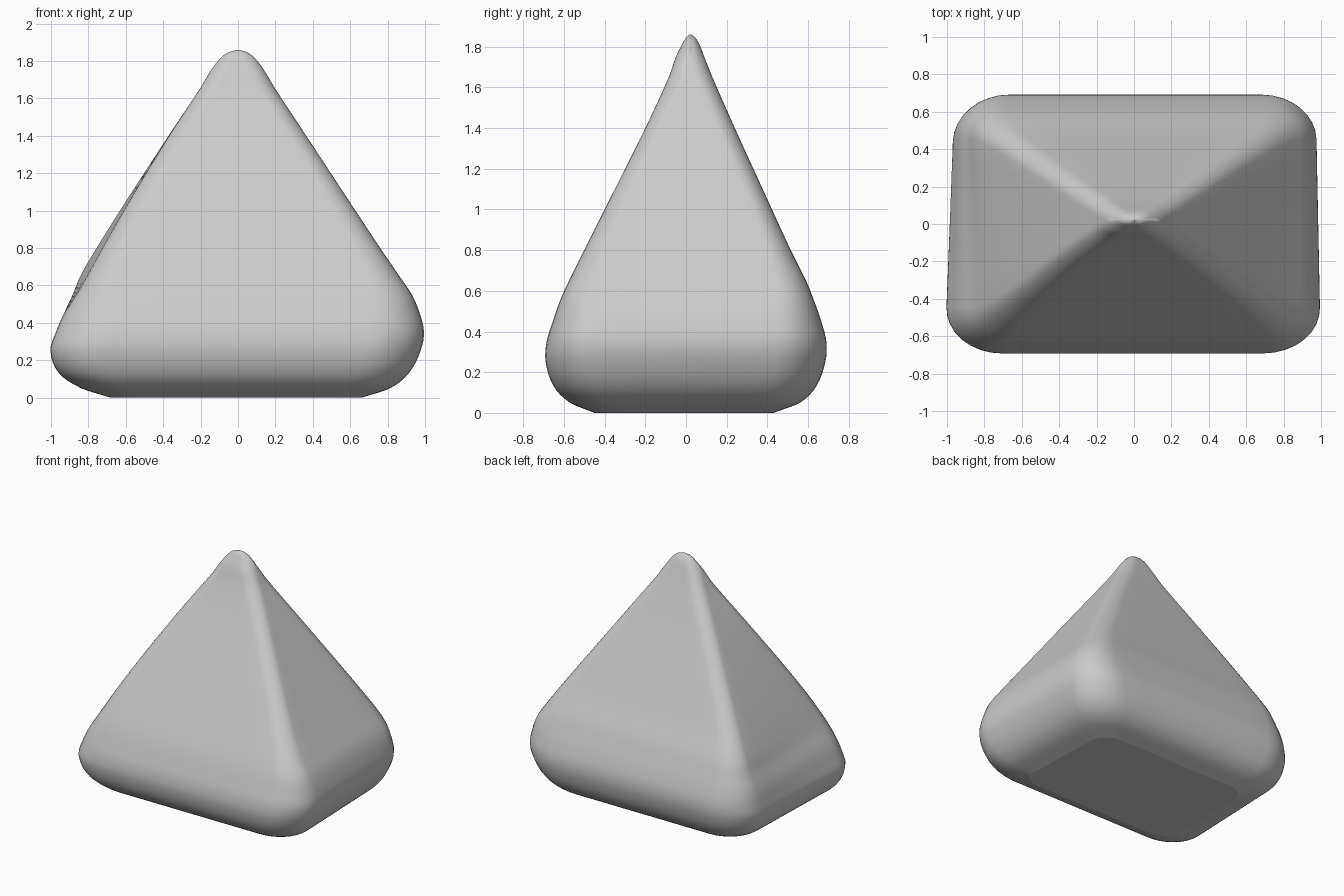
import bpy, bmesh, math

if "Cube" in bpy.data.objects:
    bpy.data.objects.remove(bpy.data.objects["Cube"])

# Rounded pyramid profile: z, x left, x right, y front, y back, corner radius, left-side skew
RINGS = [
    (0.00, -0.68, 0.65, -0.45, 0.43, 0.14, 0.00),
    (0.05, -0.83, 0.80, -0.57, 0.56, 0.20, 0.01),
    (0.13, -0.94, 0.90, -0.65, 0.64, 0.24, 0.02),
    (0.25, -0.985, 0.965, -0.69, 0.685, 0.26, 0.02),
    (0.35, -0.965, 0.985, -0.685, 0.69, 0.25, 0.01),
    (0.45, -0.93, 0.965, -0.655, 0.665, 0.22, 0.00),
    (0.55, -0.875, 0.925, -0.62, 0.63, 0.18, -0.01),
    (0.65, -0.825, 0.86, -0.575, 0.59, 0.15, -0.02),
    (0.80, -0.74, 0.76, -0.50, 0.515, 0.12, -0.02),
    (1.05, -0.59, 0.595, -0.375, 0.40, 0.10, -0.015),
    (1.40, -0.37, 0.365, -0.20, 0.24, 0.085, -0.005),
    (1.65, -0.205, 0.20, -0.085, 0.13, 0.08, 0.0),
    (1.75, -0.145, 0.14, -0.05, 0.09, 0.07, 0.0),
    (1.81, -0.098, 0.095, -0.02, 0.067, 0.06, 0.0),
    (1.845, -0.055, 0.052, 0.0, 0.045, 0.03, 0.0),
    (1.86, -0.004, 0.004, 0.018, 0.026, 0.01, 0.0),
]
STEPS, ARC, SIDE = 4, 8, 8


def catmull(a, b, c, d, t):
    """Smooth curve through b and c, allowing for uneven ring spacing."""
    h = c[0] - b[0]
    out = [b[0] + h * t]
    for i in range(1, 7):
        mb = (c[i] - a[i]) / (c[0] - a[0]) * h
        mc = (d[i] - b[i]) / (d[0] - b[0]) * h
        out.append((2*t**3 - 3*t*t + 1) * b[i] + (t**3 - 2*t*t + t) * mb
                   + (3*t*t - 2*t**3) * c[i] + (t**3 - t*t) * mc)
    return out


def outline(z, xl, xr, yf, yb, r, skew):
    """Rounded rectangle with straight sides subdivided."""
    cx, cy, hx, hy = (xl + xr) / 2, (yf + yb) / 2, (xr - xl) / 2, (yb - yf) / 2
    rx, ry = min(r * 1.15, hx), min(r * 0.95, hy)
    pts = []
    for q, (sx, sy) in enumerate([(1, 1), (-1, 1), (-1, -1), (1, -1)]):
        for k in range(ARC + 1):
            a = (q + k / ARC) * math.pi / 2
            pts.append((cx + sx * (hx - rx) + rx * math.cos(a),
                        cy + sy * (hy - ry) + ry * math.sin(a)))
    full = []
    for i, p in enumerate(pts):
        full.append(p)
        if i % (ARC + 1) == ARC:
            n = pts[(i + 1) % len(pts)]
            full += [(p[0] + (n[0] - p[0]) * k / SIDE, p[1] + (n[1] - p[1]) * k / SIDE)
                     for k in range(1, SIDE)]
    right = -0.018 * max(0, 1 - z / 0.8)
    result = []
    for x, y in full:
        f = (x - xl) / (xr - xl)
        result.append((x + (skew * (1 - f) + right * f) * y / 0.5, y, z))
    return result


# Loft the rings from base to tip
sections = []
for i in range(len(RINGS) - 1):
    a, d = RINGS[max(i - 1, 0)], RINGS[min(i + 2, len(RINGS) - 1)]
    sections += [catmull(a, RINGS[i], RINGS[i + 1], d, s / STEPS) for s in range(STEPS)]
sections.append(RINGS[-1])

bm = bmesh.new()
loops = [[bm.verts.new(p) for p in outline(*s)] for s in sections]
for lo, hi in zip(loops, loops[1:]):
    n = len(lo)
    for j in range(n):
        bm.faces.new((lo[j], lo[(j + 1) % n], hi[(j + 1) % n], hi[j]))
bm.faces.new(loops[0][::-1])
bm.faces.new(loops[-1])
mesh = bpy.data.meshes.new("rounded_pyramid")
bm.to_mesh(mesh)
bm.free()

body = bpy.data.objects.new("rounded_pyramid", mesh)
bpy.context.collection.objects.link(body)
for p in mesh.polygons:
    p.use_smooth = len(p.vertices) == 4
